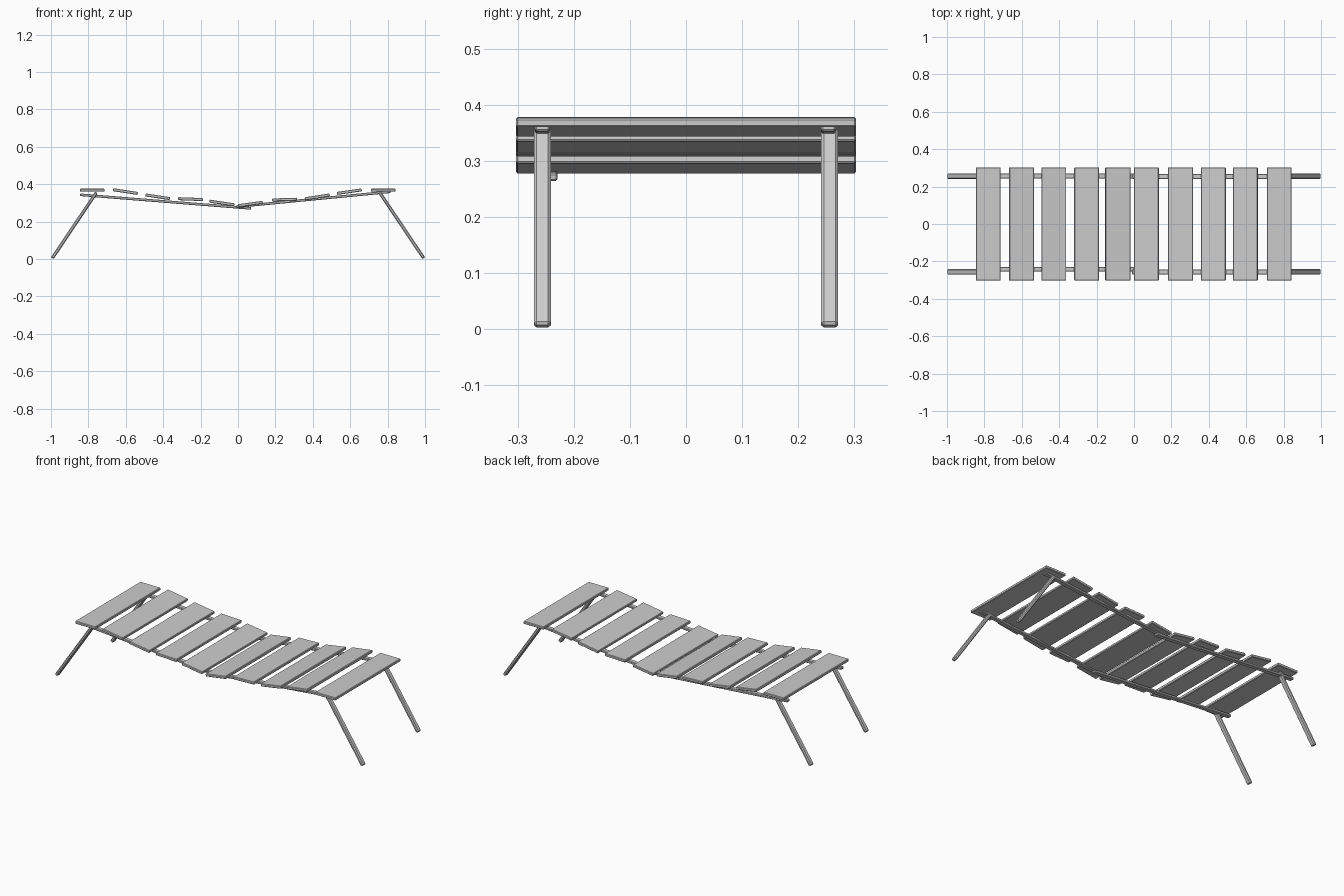
import bpy
from math import atan2, hypot
from mathutils import Matrix

if "Cube" in bpy.data.objects:
    bpy.data.objects.remove(bpy.data.objects["Cube"])


def plank(name, a, b, y, width, thick, bevel=0.003):
    """Board running from a to b in the xz plane, centred on y."""
    length = hypot(b[0] - a[0], b[1] - a[1])
    bpy.ops.mesh.primitive_cube_add(size=1)
    ob = bpy.context.object
    ob.name = name
    ob.data.transform(Matrix.Diagonal((length, width, thick, 1)))
    ob.location = ((a[0] + b[0]) / 2, y, (a[1] + b[1]) / 2)
    ob.rotation_euler = (0, -atan2(b[1] - a[1], b[0] - a[0]), 0)
    mod = ob.modifiers.new("soft_edges", "BEVEL")
    mod.width = bevel
    mod.segments = 1
    return ob


# Seat slats: start x, start z, end x, end z of each centre line
slats = [
    (-0.845, 0.368, -0.713, 0.368),
    (-0.668, 0.371, -0.536, 0.351),
    (-0.495, 0.343, -0.363, 0.323),
    (-0.320, 0.323, -0.187, 0.318),
    (-0.153, 0.310, -0.020, 0.290),
    (0.001, 0.285, 0.132, 0.304),
    (0.182, 0.316, 0.315, 0.320),
    (0.358, 0.322, 0.490, 0.343),
    (0.529, 0.351, 0.661, 0.370),
    (0.711, 0.368, 0.843, 0.368),
]
for i, (x0, z0, x1, z1) in enumerate(slats, 1):
    plank(f"slat_{i}", (x0, z0), (x1, z1), 0, 0.606, 0.016)

# Side rails, the two halves overlapping in the middle
for side, y_left, y_right in (("front", -0.242, -0.256), ("back", 0.257, 0.254)):
    plank(f"left_rail_{side}", (-0.845, 0.344), (0.070, 0.271), y_left, 0.026, 0.014)
    plank(f"right_rail_{side}", (-0.010, 0.280), (0.815, 0.360), y_right, 0.026, 0.014)

# Splayed legs
for end, s in (("left", -1), ("right", 1)):
    for side, y in (("front", -0.256), ("back", 0.256)):
        plank(f"{end}_leg_{side}", (s * 0.757, 0.356), (s * 0.993, 0.005),
              y, 0.03, 0.018, 0.005)
